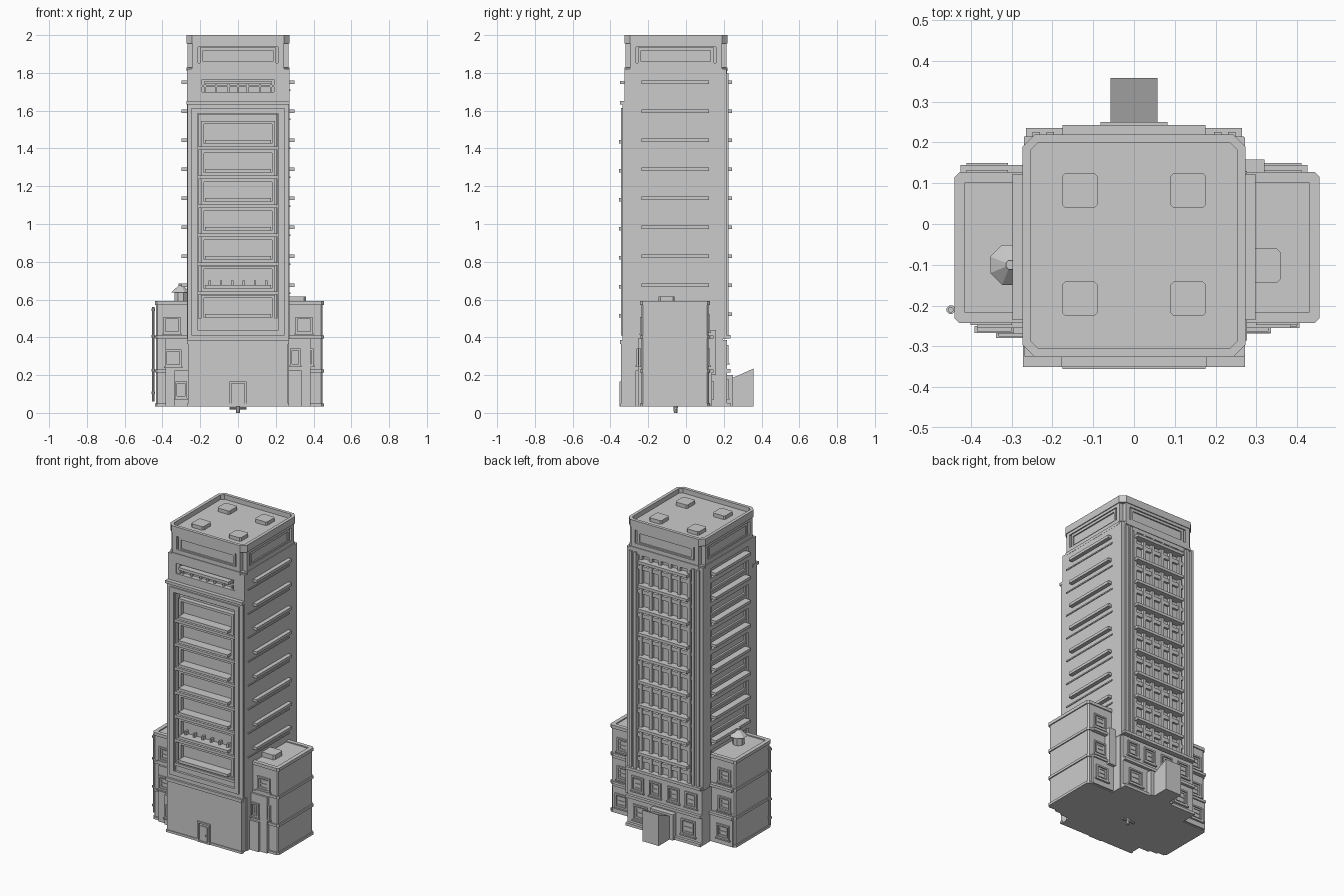
import bpy, bmesh
from math import pi

YC = -0.053                       # tower centre in y
FLOOR = 0.1535                    # storey height
parts = {}


def bm_of(name):
    return parts.setdefault(name, bmesh.new())


def box(name, x0, x1, y0, y1, z0, z1):
    bm = bm_of(name)
    v = [bm.verts.new((x, y, z)) for z in (z0, z1)
         for x, y in ((x0, y0), (x1, y0), (x1, y1), (x0, y1))]
    for f in ((3, 2, 1, 0), (4, 5, 6, 7), (0, 1, 5, 4), (1, 2, 6, 5), (2, 3, 7, 6), (3, 0, 4, 7)):
        bm.faces.new([v[i] for i in f])


def wall(name, side, u0, u1, z0, z1, d0, d1):
    """Box on a wall: u runs along the wall, d is distance outward from the origin."""
    if side in 'FB':
        s = -1 if side == 'F' else 1
        box(name, u0, u1, *sorted((s * d0, s * d1)), z0, z1)
    else:
        s = -1 if side == 'L' else 1
        box(name, *sorted((s * d0, s * d1)), u0, u1, z0, z1)


def frame(name, side, u0, u1, z0, z1, d0, d1, t):
    wall(name, side, u0, u0 + t, z0, z1, d0, d1)
    wall(name, side, u1 - t, u1, z0, z1, d0, d1)
    wall(name, side, u0 + t, u1 - t, z0, z0 + t, d0, d1)
    wall(name, side, u0 + t, u1 - t, z1 - t, z1, d0, d1)


def window(name, side, u0, u1, z0, z1, d):
    frame(name, side, u0, u1, z0, z1, d - 0.005, d + 0.008, 0.01)
    frame(name, side, u0 + .016, u1 - .016, z0 + .016, z1 - .016, d - 0.005, d + 0.004, 0.007)
    zm = (z0 + z1) / 2
    wall(name, side, u0 + .02, u1 - .02, zm - .003, zm + .003, d - .005, d + .004)
    wall(name, side, u0 - .006, u1 + .006, z0 - .008, z0, d - .005, d + .012)


def prism(name, x0, x1, y0, y1, z0, z1, c, rim=0, drop=0):
    """Block with cut corners and an optional sunken tray top."""
    bm = bm_of(name)
    pts = [(x0 + c, y0), (x1 - c, y0), (x1, y0 + c), (x1, y1 - c),
           (x1 - c, y1), (x0 + c, y1), (x0, y1 - c), (x0, y0 + c)]
    lo = [bm.verts.new((x, y, z0)) for x, y in pts]
    hi = [bm.verts.new((x, y, z1)) for x, y in pts]
    bm.faces.new(lo[::-1])
    top = bm.faces.new(hi)
    for i in range(8):
        j = (i + 1) % 8
        bm.faces.new((lo[i], lo[j], hi[j], hi[i]))
    if rim:
        bm.normal_update()
        bmesh.ops.inset_region(bm, faces=[top], thickness=rim)
        r = bmesh.ops.extrude_discrete_faces(bm, faces=[top])
        bmesh.ops.translate(bm, vec=(0, 0, -drop), verts=r['faces'][0].verts)


# Tower core and street-level base
box('tower_core', -0.25, 0.27, -0.295, 0.197, 0.035, 1.82)
box('tower_base', -0.265, 0.265, -0.343, 0.217, 0.035, 0.385)
wall('base_ledge', 'F', -0.27, 0.27, 0.365, 0.385, 0.33, 0.35)
wall('base_ledge', 'F', -0.27, 0.27, 0.035, 0.05, 0.33, 0.347)
for z in (0.035, 0.215, 0.395):
    wall('base_ledge', 'B', -0.265, 0.265, z, z + 0.018, 0.19, 0.235)

# Front frame with recessed storeys
frame('front_frame', 'F', -0.268, 0.27, 0.38, 1.64, 0.29, 0.337, 0.06)
frame('front_frame', 'F', -0.245, 0.245, 0.41, 1.615, 0.33, 0.345, 0.03)
wall('front_cornice', 'F', -0.272, 0.272, 1.632, 1.65, 0.29, 0.35)
for i in range(8):
    z = 1.405 - FLOOR * i
    if i < 7:
        wall('front_floor_band', 'F', -0.21, 0.21, z - 0.012, z + 0.005, 0.29, 0.337)
        frame('front_window', 'F', -0.195, 0.195, z + 0.005, z + 0.14, 0.29, 0.325, 0.016)
        wall('front_sunshade', 'F', -0.175, 0.175, z + 0.022, z + 0.04, 0.29, 0.355)
wall('front_sill', 'F', -0.21, 0.21, 0.43, 0.50, 0.29, 0.33)
for x in (-0.15, -0.09, -0.03, 0.03, 0.09, 0.15):
    wall('front_mullion', 'F', x - 0.006, x + 0.006, 0.65, 0.70, 0.29, 0.32)

# Upper front storey
frame('upper_front_frame', 'F', -0.268, 0.27, 1.645, 1.82, 0.29, 0.325, 0.055)
frame('upper_front_frame', 'F', -0.215, 0.215, 1.65, 1.80, 0.29, 0.318, 0.025)
wall('front_sunshade', 'F', -0.178, 0.178, 1.74, 1.758, 0.29, 0.35)
wall('front_mullion', 'F', -0.19, 0.19, 1.725, 1.735, 0.29, 0.315)
for x in (-0.175, -0.115, -0.05, 0, 0.05, 0.115, 0.175):
    wall('front_mullion', 'F', x - 0.005, x + 0.005, 1.65, 1.74, 0.29, 0.312)

# Right wall: flat, with sunshades and thin bands; left wall: recessed storeys
box('right_wall', 0.2, 0.272, -0.323, 0.212, 0.39, 1.82)
wall('left_wall', 'L', -0.323, -0.25, 0.39, 1.82, 0.22, 0.27)
wall('left_wall', 'L', 0.135, 0.212, 0.39, 1.82, 0.22, 0.27)
wall('left_wall', 'L', -0.25, 0.135, 1.785, 1.82, 0.22, 0.27)
for i in range(8):
    z = 1.75 - FLOOR * i
    for s in 'LR':
        wall('side_sunshade', s, -0.235, 0.122, z - 0.009, z + 0.009, 0.24, 0.298)
    wall('right_band', 'R', -0.285, 0.13, z - 0.045, z - 0.037, 0.26, 0.277)
    wall('left_band', 'L', -0.25, 0.135, z - 0.058, z - 0.028, 0.24, 0.268)
    frame('left_window', 'L', -0.245, 0.13, z - 0.12, z + 0.03, 0.24, 0.262, 0.015)

# Back bay: piers, mullions, floor bands, sunshades
for s in (-1, 1):
    a, b = sorted((s * 0.20, s * 0.27))
    wall('back_pier', 'B', a, b, 0.39, 1.82, 0.18, 0.215)
    for u in (0.205, 0.24):
        wall('back_pier', 'B', s * u - 0.009, s * u + 0.009, 0.41, 1.80, 0.2, 0.225)
wall('back_pier', 'B', -0.2, 0.2, 1.785, 1.82, 0.19, 0.217)
for x in (-0.17, -0.1, -0.035, 0.035, 0.1, 0.17):
    wall('back_mullion', 'B', x - 0.01, x + 0.01, 0.41, 1.79, 0.19, 0.216)
for i in range(9):
    z = 1.75 - FLOOR * i
    wall('back_sunshade', 'B', -0.175, 0.175, z - 0.009, z + 0.009, 0.19, 0.243)
    wall('back_band', 'B', -0.2, 0.2, z - 0.06, z - 0.035, 0.19, 0.211)

# Crown, cornice, sunken roof and roof hatches
H = 0.27
prism('crown_cornice', -H - .003, H + .003, YC - H - .003, YC + H + .003, 1.81, 1.828, 0.03)
prism('crown', -0.255, 0.255, YC - .255, YC + .255, 1.82, 1.96, 0.03)
prism('crown_parapet', -H - .003, H + .003, YC - H - .003, YC + H + .003, 1.955, 2.0, 0.03, 0.022, 0.03)
for side, c, d in (('F', 0, H - YC), ('B', 0, H + YC), ('R', YC, H), ('L', YC, H)):
    frame('crown_panel', side, c - 0.24, c + 0.24, 1.825, 1.965, d - 0.03, d - 0.002, 0.028)
    frame('crown_panel', side, c - 0.20, c + 0.20, 1.845, 1.935, d - 0.03, d - 0.007, 0.016)
for x in (-0.133, 0.133):
    for y in (-0.183, 0.082):
        prism('roof_hatch', x - .043, x + .043, y - .043, y + .043, 1.965, 1.993, 0.008)

# Side wings with ledges, bays and windows
for s, end in ((-1, 0.44), (1, 0.455)):
    x0, x1 = sorted((s * 0.2, s * (end - 0.007)))
    prism('wing', x0, x1, -0.235, 0.12, 0.035, 0.585, 0.008)
    e0, e1 = sorted((s * 0.2, s * end))
    for z in (0.035, 0.215, 0.395):
        prism('wing_ledge', e0, e1, -0.243, 0.127, z, z + 0.016, 0.012)
    prism('wing_parapet', e0, e1, -0.243, 0.127, 0.572, 0.592, 0.012, 0.028, 0.014)
    # stepped bays in the corners between tower and wing
    b0, b1 = sorted((s * 0.25, s * 0.385))
    box('wing_front_bay', b0, b1, -0.255, -0.2, 0.035, 0.395)
    b0, b1 = sorted((s * 0.25, s * 0.335))
    box('wing_front_bay', b0, b1, -0.268, -0.2, 0.035, 0.225)
    b0, b1 = sorted((s * 0.25, s * 0.425))
    box('wing_back_bay', b0, b1, 0.1, 0.137, 0.04, 0.215)
    box('wing_back_bay', b0, b1, 0.1, 0.145, 0.213, 0.229)
    box('wing_back_bay', b0, b1, 0.1, 0.145, 0.393, 0.41)
    for z, d in ((0.08, 0.137), (0.25, 0.12), (0.43, 0.12)):
        c = s * 0.36
        window('wing_window', 'B', c - 0.045, c + 0.045, z, z + 0.09, d)
    c = s * 0.35
    window('wing_window', 'F', c - 0.045, c + 0.045, 0.42, 0.508, 0.235)
window('wing_window', 'F', -0.385, -0.30, 0.245, 0.335, 0.255)
window('wing_window', 'F', -0.332, -0.27, 0.08, 0.165, 0.268)
window('wing_window', 'F', 0.275, 0.33, 0.25, 0.34, 0.255)
window('wing_window', 'F', 0.345, 0.40, 0.25, 0.34, 0.243)
box('back_corner_bay', 0.2, 0.32, 0.1, 0.158, 0.2, 0.44)

# Back base windows
for x in (-0.19, -0.065, 0.065, 0.19):
    window('back_base_window', 'B', x - 0.042, x + 0.042, 0.265, 0.36, 0.217)
for x in (-0.17, 0.17):
    window('back_base_window', 'B', x - 0.05, x + 0.05, 0.08, 0.18, 0.217)

# Front door and back entrance porch with a sloping roof
frame('front_door', 'F', -0.045, 0.045, 0.035, 0.165, 0.34, 0.352, 0.01)
wall('front_door', 'F', -0.025, 0.025, 0.035, 0.14, 0.34, 0.348)
wall('front_door', 'F', 0.012, 0.018, 0.08, 0.09, 0.34, 0.353)
wall('porch_surround', 'B', -0.082, 0.082, 0.035, 0.2, 0.2, 0.25)
box('porch', -0.057, 0.057, 0.235, 0.358, 0.035, 0.18)
for v in bm_of('porch').verts:
    if v.co.z > 0.1 and v.co.y > 0.3:
        v.co.z = 0.235

# Roof hatch on the right wing
prism('wing_roof_box', 0.26, 0.36, -0.145, -0.06, 0.575, 0.615, 0.01)

for name, bm in parts.items():
    bmesh.ops.recalc_face_normals(bm, faces=bm.faces)
    me = bpy.data.meshes.new(name)
    bm.to_mesh(me)
    bm.free()
    bpy.context.collection.objects.link(bpy.data.objects.new(name, me))


# Round parts: water tank, drainpipe, foot fitting
def cone(name, r1, r2, z0, z1, x, y, n=8):
    bpy.ops.mesh.primitive_cone_add(vertices=n, radius1=r1, radius2=r2, depth=z1 - z0,
                                    location=(x, y, (z0 + z1) / 2), rotation=(0, 0, pi / n))
    bpy.context.object.name = name


cone('water_tank', 0.036, 0.036, 0.57, 0.64, -0.303, -0.1)
cone('water_tank_roof', 0.053, 0.012, 0.638, 0.675, -0.303, -0.1)
cone('water_tank_cap', 0.012, 0.012, 0.67, 0.685, -0.303, -0.1)
cone('drainpipe', 0.007, 0.007, 0.06, 0.56, -0.449, -0.21)
for z in (0.1, 0.22, 0.4, 0.54):
    cone('pipe_bracket', 0.011, 0.011, z, z + 0.012, -0.449, -0.21)
cone('foot_fitting', 0.01, 0.013, 0.0, 0.036, 0, -0.055)
bpy.ops.mesh.primitive_cylinder_add(vertices=8, radius=0.007, depth=0.09,
                                    location=(0, -0.055, 0.025), rotation=(0, pi / 2, 0))
bpy.context.object.name = 'foot_crossbar'
